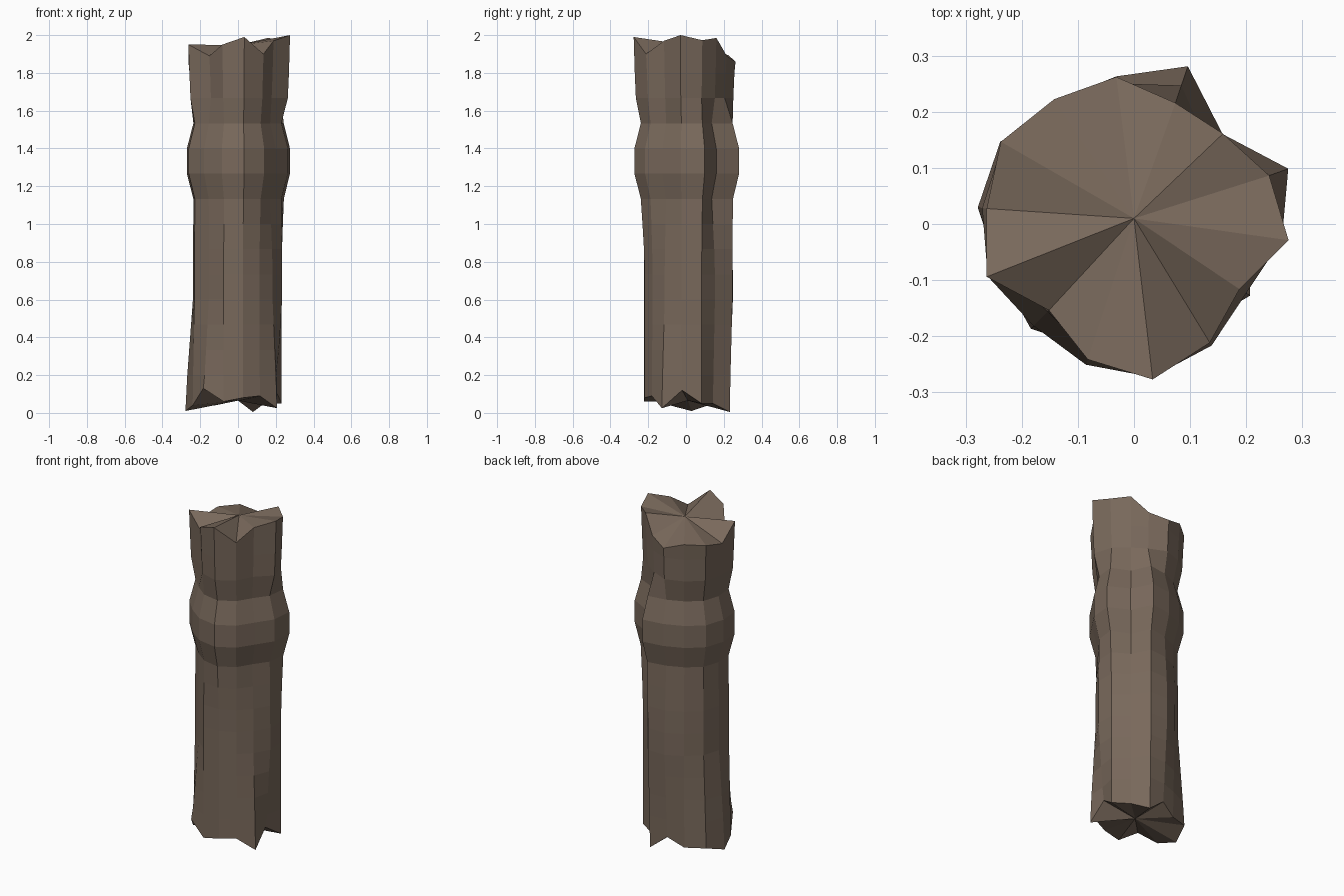
import bpy, bmesh, math

if "Cube" in bpy.data.objects:
    bpy.data.objects.remove(bpy.data.objects["Cube"])

SIDES = 14
START, STEP = math.radians(-6), 2 * math.pi / SIDES   # columns run counter-clockwise

# Radius of every bark column at four key heights
R_BASE = [.20, .245, .20, .245, .22, .225, .28, .28, .255, .262, .235, .22, .215, .243]
R_MID = [.235, .245, .215, .26, .25, .235, .245, .24, .245, .22, .235, .22, .21, .215]
R_KNOT = [.265, .292, .225, .297, .265, .26, .275, .272, .277, .255, .265, .275, .257, .235]
R_TOP = [.277, .256, .226, .228, .264, .264, .279, .264, .279, .216, .255, .279, .251, .221]
# Broken end heights
Z_BASE = [.12, .05, .05, .005, .09, .04, .05, .01, .04, .13, .06, .08, .09, .025]
Z_TOP = [2.0, 1.973, 1.985, 1.89, 1.86, 1.895, 1.885, 1.86, 1.95, 1.89, 1.95, 1.99, 1.90, 1.97]


def radius(c, z):
    """Blend the key radii up one column, with a swollen band at z 1.26-1.40."""
    keys = [(.07, R_BASE[c]), (.2, R_BASE[c] * .75 + R_MID[c] * .25), (.6, R_MID[c]),
            (.8, R_MID[c]), (1.13, R_KNOT[c] - .035), (1.26, R_KNOT[c]), (1.4, R_KNOT[c]),
            (1.53, R_KNOT[c] - .035), (1.66, R_TOP[c] - .012), (1.93, R_TOP[c])]
    for (z0, r0), (z1, r1) in zip(keys, keys[1:]):
        if z <= z1:
            t = max(0, (z - z0) / (z1 - z0))
            return r0 + (r1 - r0) * t
    return R_TOP[c]


bm = bmesh.new()

# Bark rings
LEVELS = 15
rings = []
for k in range(LEVELS):
    z = .067 + k * .1333
    ring = []
    for c in range(SIDES):
        a, r = START + c * STEP, radius(c, min(z, 1.93))
        h = Z_BASE[c] if k == 0 else Z_TOP[c] if k == LEVELS - 1 else z
        ring.append(bm.verts.new((r * math.cos(a), r * math.sin(a), h)))
    rings.append(ring)

# Side faces
for lo, hi in zip(rings, rings[1:]):
    for c in range(SIDES):
        d = (c + 1) % SIDES
        bm.faces.new((lo[c], lo[d], hi[d], hi[c]))

# Jagged broken ends as triangle fans
bottom = bm.verts.new((0, .01, .065))
top = bm.verts.new((0, .01, 1.947))
for c in range(SIDES):
    d = (c + 1) % SIDES
    bm.faces.new((rings[0][d], rings[0][c], bottom))
    bm.faces.new((rings[-1][c], rings[-1][d], top))

mesh = bpy.data.meshes.new("log")
bm.to_mesh(mesh)
bm.free()

bark = bpy.data.materials.new("brown bark")
bark.diffuse_color = (.19, .14, .105, 1)
bark.use_nodes = True
bark.node_tree.nodes["Principled BSDF"].inputs["Base Color"].default_value = bark.diffuse_color
mesh.materials.append(bark)
bpy.context.collection.objects.link(bpy.data.objects.new("log", mesh))
